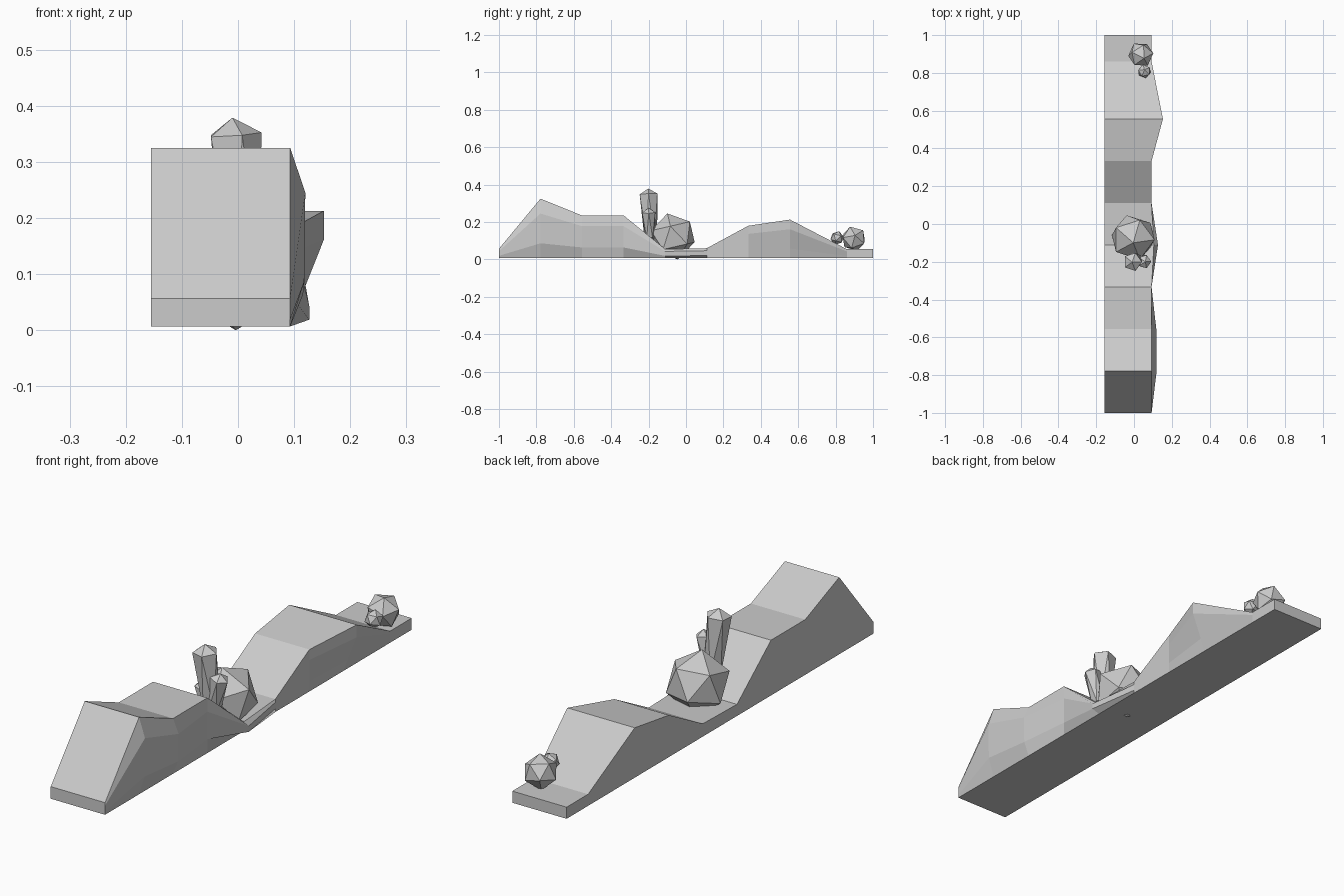
import bpy, bmesh
from math import radians
from mathutils import Matrix, Vector

if "Cube" in bpy.data.objects:
    bpy.data.objects.remove(bpy.data.objects["Cube"])

BASE, LEFT, RIGHT = 0.007, -0.155, 0.093


def make_object(name, bm):
    bmesh.ops.recalc_face_normals(bm, faces=bm.faces)
    mesh = bpy.data.meshes.new(name)
    bm.to_mesh(mesh)
    bm.free()
    ob = bpy.data.objects.new(name, mesh)
    bpy.context.collection.objects.link(ob)
    return ob


# Rock ridge: cross-sections along y with a flat left wall and bulging right wall
# y, top height, then x of right wall at top, upper third, lower third
stations = [
    (-1.000, 0.057, 0.093, 0.093, 0.093),
    (-0.778, 0.325, 0.093, 0.120, 0.118),
    (-0.556, 0.235, 0.093, 0.118, 0.116),
    (-0.333, 0.235, 0.093, 0.093, 0.093),
    (-0.111, 0.055, 0.105, 0.127, 0.127),
    (0.111, 0.060, 0.093, 0.093, 0.093),
    (0.333, 0.180, 0.093, 0.093, 0.093),
    (0.556, 0.213, 0.153, 0.153, 0.112),
    (0.860, 0.055, 0.093, 0.093, 0.093),
    (1.000, 0.055, 0.093, 0.093, 0.093),
]
bm = bmesh.new()
rings = []
for y, top, xt, xu, xl in stations:
    h = top - BASE
    section = [(LEFT, BASE), (LEFT, top), (xt, top),
               (xu, BASE + h * 0.75), (xl, BASE + h * 0.25), (RIGHT, BASE)]
    rings.append([bm.verts.new((x, y, z)) for x, z in section])
for a, b in zip(rings, rings[1:]):
    for i in range(6):
        j = (i + 1) % 6
        bm.faces.new((a[i], a[j], b[j], b[i]))
bm.faces.new(rings[0])
bm.faces.new(rings[-1])
make_object("rock_ridge", bm)


# Faceted boulders: tilted icosahedra
def boulder(name, centre, radius, tilt):
    bm = bmesh.new()
    rot = Matrix.Identity(4)
    for angle, axis in zip(tilt, "XYZ"):
        rot = Matrix.Rotation(radians(angle), 4, axis) @ rot
    bmesh.ops.create_icosphere(bm, subdivisions=1, radius=radius,
                               matrix=Matrix.Translation(centre) @ rot)
    return make_object(name, bm)


boulder("large_boulder", (-0.004, -0.071, 0.123), 0.126, (13, 0, 0))
boulder("end_boulder", (0.036, 0.897, 0.111), 0.069, (20, 10, 15))
boulder("end_pebble", (0.055, 0.808, 0.115), 0.037, (-12, 8, 30))


# Crystals: icosahedra drawn out into pointed, downward tapering prisms
def crystal(name, tip, length, radius, lean):
    bm = bmesh.new()
    bmesh.ops.create_icosphere(bm, subdivisions=1, radius=1)
    cap = radius * 0.6
    for v in bm.verts:
        if v.co.z > 0.9:
            v.co = Vector((0, 0, 0))
        elif v.co.z < -0.9:
            v.co = Vector((0, 0, -length))
        else:
            upper = v.co.z > 0
            r = radius / 0.894 * (1 if upper else 0.72)
            v.co = Vector((v.co.x * r, v.co.y * r,
                           -cap if upper else cap - length))
    rot = Matrix.Rotation(radians(lean[0]), 4, 'X') @ Matrix.Rotation(radians(lean[1]), 4, 'Y')
    bm.transform(Matrix.Translation(tip) @ rot)
    return make_object(name, bm)


crystal("tall_crystal", (-0.010, -0.202, 0.379), 0.29, 0.050, (3, -4))
crystal("short_crystal", (0.060, -0.200, 0.275), 0.18, 0.037, (2, 12))
